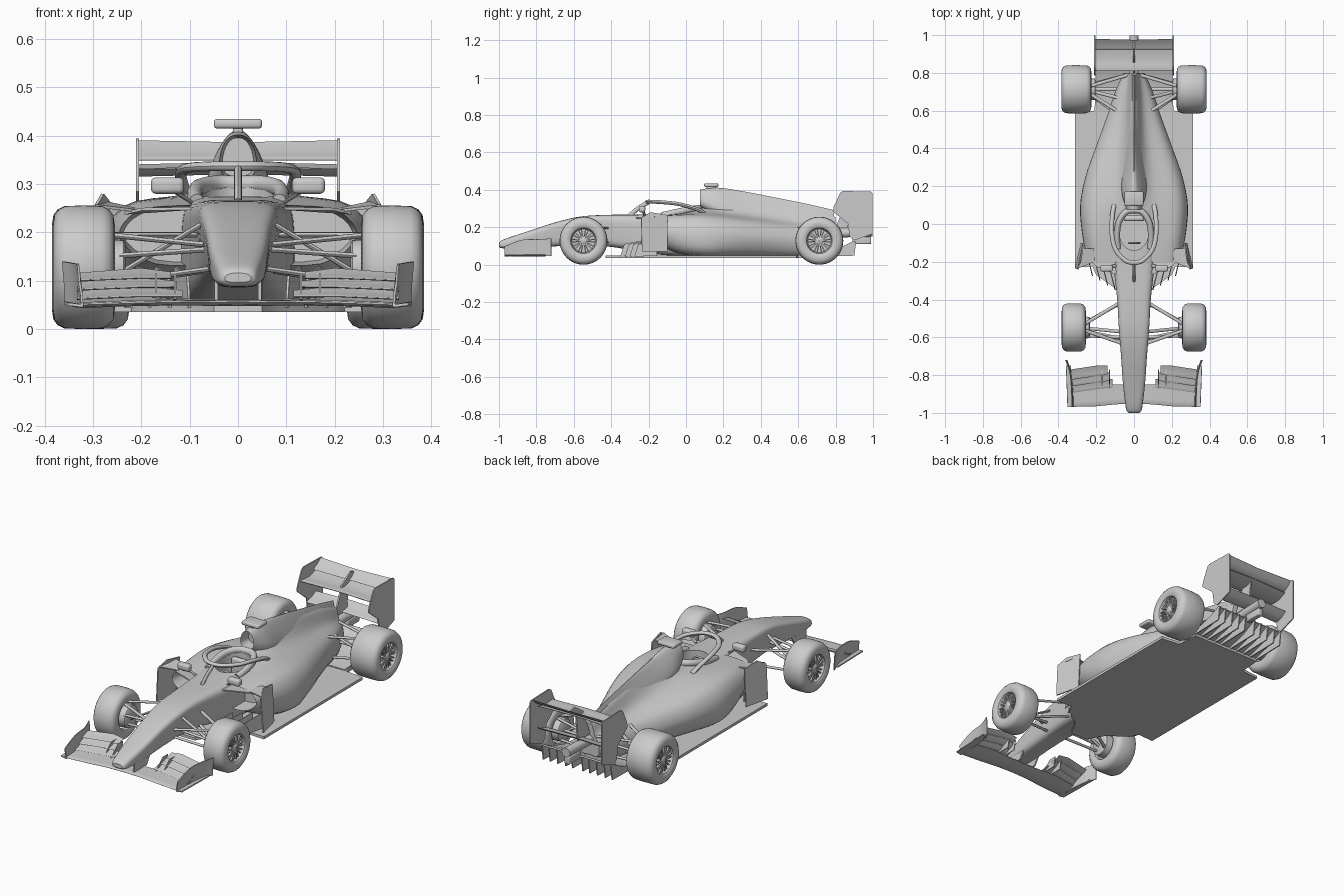
import bpy, bmesh, math
from mathutils import Vector

if "Cube" in bpy.data.objects:
    bpy.data.objects.remove(bpy.data.objects["Cube"])
PI = math.pi

# ---------- helpers ----------
def mesh(name, verts, faces, mirror=False, thick=0, bevel=0):
    me = bpy.data.meshes.new(name)
    me.from_pydata([tuple(v) for v in verts], [], faces)
    bm = bmesh.new(); bm.from_mesh(me)
    bmesh.ops.recalc_face_normals(bm, faces=bm.faces[:])
    bm.to_mesh(me); bm.free()
    ob = bpy.data.objects.new(name, me)
    bpy.context.collection.objects.link(ob)
    if thick:
        m = ob.modifiers.new("thick", 'SOLIDIFY'); m.thickness = thick; m.offset = 0
    if bevel:
        m = ob.modifiers.new("bevel", 'BEVEL'); m.width = bevel; m.segments = 3
    if mirror:
        m = ob.modifiers.new("mirror", 'MIRROR'); m.use_mirror_merge = False
    return ob

def loft(name, rings, closed=True, caps=True, **kw):
    n = len(rings[0])
    verts = [v for r in rings for v in r]
    faces = [(i*n+j, i*n+(j+1) % n, (i+1)*n+(j+1) % n, (i+1)*n+j)
             for i in range(len(rings)-1) for j in range(n if closed else n-1)]
    if closed and caps:
        faces += [tuple(range(n)), tuple(range((len(rings)-1)*n, len(rings)*n))]
    return mesh(name, verts, faces, **kw)

def smooth(keys, steps=5, closed=False):
    """Catmull-Rom through tuples of numbers."""
    n, out = len(keys), []
    get = (lambda i: keys[i % n]) if closed else (lambda i: keys[min(max(i, 0), n-1)])
    for i in range(n if closed else n-1):
        for s in range(steps):
            t = s/steps
            out.append(tuple(0.5*(2*b+(c-a)*t+(2*a-5*b+4*c-d)*t*t+(3*b-a-3*c+d)*t**3)
                             for a, b, c, d in zip(get(i-1), get(i), get(i+1), get(i+2))))
    return out if closed else out+[tuple(keys[-1])]

def oval(y, wb, wt, z0, z1, n, count=40):
    """Rounded box section at y, bottom half width wb and top half width wt."""
    ring = []
    for k in range(count):
        a = 2*PI*(k+.5)/count
        c, s = math.cos(a), math.sin(a)
        sx, sz = math.copysign(abs(c)**(2/n), c), math.copysign(abs(s)**(2/n), s)
        ring.append(((wb+(wt-wb)*(sz+1)/2)*sx, y, (z0+z1)/2+(z1-z0)/2*sz))
    return ring

def sweep(name, pts, rx, rz=None, n=12, mirror=False):
    pts, rings = [Vector(p) for p in pts], []
    for i, p in enumerate(pts):
        t = (pts[min(i+1, len(pts)-1)]-pts[max(i-1, 0)]).normalized()
        side = t.cross(Vector((0, 0, 1))).normalized()
        up = side.cross(t)
        rings.append([p+side*rx*math.cos(2*PI*k/n)+up*(rz or rx)*math.sin(2*PI*k/n) for k in range(n)])
    return loft(name, rings, mirror=mirror)

def plate(name, pts, thick=.006, mirror=True):
    return mesh(name, pts, [tuple(range(len(pts)))], mirror=mirror, thick=thick)

def box(name, c, s, bevel=0, mirror=False):
    v = [(c[0]+x*s[0]/2, c[1]+y*s[1]/2, c[2]+z*s[2]/2) for x in (-1, 1) for y in (-1, 1) for z in (-1, 1)]
    f = [(0, 1, 3, 2), (4, 5, 7, 6), (0, 1, 5, 4), (2, 3, 7, 6), (0, 2, 6, 4), (1, 3, 7, 5)]
    return mesh(name, v, f, bevel=bevel, mirror=mirror)

def wing(name, secs, t=.008, sag=.008):
    """Aerofoil through sections (x, y_front, z_front, y_back, z_back)."""
    foil = [(0, 0), (.05, .6), (.25, 1), (.6, .7), (1, .15), (1, -.15), (.6, -.7), (.25, -1), (.05, -.6)]
    rings = [[(x, y0+(y1-y0)*u, z0+(z1-z0)*u-sag*math.sin(PI*u)+t/2*h) for u, h in foil]
             for x, y0, z0, y1, z1 in secs]
    return loft(name, rings, mirror=True)

def mouth(ob, rim, depth):
    """Hollow the front cap into an air intake."""
    bm = bmesh.new(); bm.from_mesh(ob.data)
    cap = min((f for f in bm.faces if len(f.verts) > 4), key=lambda f: f.calc_center_median().y)
    bmesh.ops.inset_region(bm, faces=[cap], thickness=rim)
    bmesh.ops.translate(bm, verts=cap.verts[:], vec=(0, depth, 0))
    bm.to_mesh(ob.data); bm.free()

# ---------- nose and chassis ----------
chassis = loft("nose_and_chassis", [oval(*k) for k in smooth([
    (-1, .028, .026, .096, .116, 2.5), (-.975, .045, .040, .087, .135, 3), (-.85, .055, .060, .088, .177, 4),
    (-.7, .058, .073, .098, .226, 4.5), (-.56, .065, .085, .105, .258, 5), (-.4, .08, .093, .095, .267, 5),
    (-.25, .1, .108, .07, .268, 5), (-.1, .12, .115, .05, .275, 5), (.08, .13, .11, .05, .292, 5),
    (.18, .12, .09, .05, .285, 4)])])

# ---------- sidepods blending into engine cover ----------
rings = []
for y, zb, wb, w, zs, xn, zn, zr in smooth([
        (-.20, .135, .17, .245, .245, .11, .256, .258), (-.05, .07, .22, .275, .255, .11, .270, .275),
        (.10, .05, .24, .285, .25, .105, .280, .305), (.25, .05, .20, .257, .235, .085, .275, .345),
        (.40, .05, .15, .205, .215, .068, .26, .34), (.55, .05, .11, .15, .195, .052, .24, .315),
        (.70, .06, .08, .10, .18, .04, .22, .285), (.80, .09, .045, .055, .17, .028, .2, .25)]):
    half = [(0, zb), (wb, zb), (w, (zb+zs)/2), (.84*w, zs), (xn, zn), (.014, zr), (0, zr)]
    full = half+[(-x, z) for x, z in half[-2:0:-1]]
    rings.append([(x, y, z) for x, z in smooth(full, 4, True)])
body = loft("sidepods", rings)
mouth(body, .008, .09)

# ---------- engine cover spine with airbox ----------
spine = loft("airbox_and_spine", [oval(*k, 28) for k in smooth([
    (.075, .045, .03, .31, .402, 2.4), (.17, .085, .028, .26, .412, 2.4), (.32, .085, .016, .2, .39, 2.4),
    (.5, .07, .008, .16, .355, 2.4), (.65, .055, .006, .14, .325, 2.4), (.79, .03, .005, .12, .292, 2.4)])])
mouth(spine, .006, .06)
box("camera_stem", (0, .135, .41), (.02, .05, .025), .004)
box("camera_pod", (0, .135, .425), (.1, .075, .02), .007)

# ---------- cockpit ----------
cutter = loft("cockpit_cutter", [[(.078*math.cos(2*PI*k/32), -.04+.1*math.sin(2*PI*k/32), z)
                                 for k in range(32)] for z in (.15, .5)])
cutter.hide_render = True
for ob in (chassis, body):
    m = ob.modifiers.new("cockpit", 'BOOLEAN')
    m.operation, m.object, m.solver = 'DIFFERENCE', cutter, 'EXACT'

def both(half):  # mirror a half path that starts on the centre line
    return [(-x, y, z) for x, y, z in half[:0:-1]]+half

sweep("headrest", smooth(both([(0, .072, .30), (.045, .062, .30), (.08, .01, .293), (.09, -.06, .278), (.085, -.13, .262)])), .016, .018)
sweep("halo", smooth(both([(0, -.205, .337), (.05, -.19, .337), (.1, -.13, .334), (.118, -.04, .324),
                           (.114, .05, .30), (.105, .1, .275)])), .012, .01)
sweep("halo_pillar", smooth([(0, -.3, .262), (0, -.26, .298), (0, -.2, .335)]), .008, .012)
sweep("steering_wheel", [(.03*math.cos(a*PI/8), -.1, .235+.02*math.sin(a*PI/8)+.001*a) for a in range(16)], .005)
box("seat_back", (0, .03, .21), (.11, .03, .13), .012)
box("mirror", (.146, -.235, .297), (.068, .035, .034), .01, True)
sweep("mirror_stem", [(.095, -.22, .262), (.14, -.23, .29)], .008, .004, mirror=True)

# ---------- floor, diffuser and vanes ----------
edge = [(.05, -.43), (.1, -.34), (.2, -.27), (.22, -.225), (.312, -.23), (.312, .59), (.21, .6), (.2, .72)]
plate("floor", [(x, y, .042) for x, y in edge]+[(-x, y, .042) for x, y in edge[::-1]], .014, False)
loft("diffuser_ramp", [[(x, y, z) for y, z in ((.6, .05), (.72, .058), (.82, .085), (.9, .125))]
                       for x in (-.2, .2)], closed=False, thick=.008)
for x in (.03, .07, .115, .16, .2):
    plate("diffuser_strake", [(x, .62, .042), (x, .9, .048), (x, .91, .125), (x, .82, .09), (x, .72, .06)])
plate("bargeboard", [(.31, -.235, .07), (.278, -.1, .07), (.268, -.1, .265), (.28, -.19, .28), (.298, -.24, .25)])
plate("bargeboard_bridge", [(.295, -.235, .255), (.275, -.13, .262), (.21, -.13, .248), (.21, -.2, .245)])
plate("inlet_wing", [(.09, -.27, .25), (.2, -.225, .248), (.235, -.19, .24), (.09, -.18, .25)])
for i in range(4):
    x, y = .1+.04*i, -.35+.025*i
    plate("turning_vane", [(x, y, .045), (x+.03, y+.12, .045), (x+.03, y+.12, .13), (x+.004, y+.02, .11)], .005)

# ---------- wheels ----------
def wheel(side, cx, cy, hw, R=.128):
    prof = [(-hw+.02, .066), (-hw+.006, .072), (-hw, .088), (-hw+.003, .108), (-hw+.012, .12), (-hw+.026, .1265),
            (0, R), (hw-.026, .1265), (hw-.012, .12), (hw-.003, .108), (hw, .088), (hw-.006, .072),
            (hw-.008, .069), (hw-.016, .066), (hw-.034, .062), (hw-.036, .0), (-hw+.02, 0)]
    def turn(name, p, n=56):
        return loft(name, [[(cx+x, cy+r*math.cos(2*PI*k/n), R+r*math.sin(2*PI*k/n)) for k in range(n)]
                           for x, r in p], caps=False, mirror=True)
    turn(side+"_tyre", [(x, max(r, .001)) for x, r in prof])
    turn(side+"_hub", [(hw-.04, .02), (hw-.014, .018), (hw-.01, .012), (hw-.01, .001)], 24)
    turn(side+"_brake_drum", [(-hw+.03, .06), (-hw-.018, .056), (-hw-.022, .05), (-hw-.022, .001)], 32)
    v, f = [], []
    for k in range(20):  # paired spokes
        a = 2*PI*(k//2)/10+(.13 if k % 2 else -.13)
        c, s, b = math.cos(a), math.sin(a), len(v)
        for x, r in ((hw-.014, .014), (hw-.016, .067), (hw-.038, .067), (hw-.038, .014)):
            v += [(cx+x, cy+r*c-w*s, R+r*s+w*c) for w in (-.003, .003)]
        f += [(b+2*i, b+2*i+1, b+(2*i+3) % 8, b+(2*i+2) % 8) for i in range(4)]
        f += [(b, b+2, b+4, b+6), (b+1, b+3, b+5, b+7)]
    mesh(side+"_spokes", v, f, mirror=True)

wheel("front", .319, -.548, .064)
wheel("rear", .305, .713, .08)

# ---------- suspension ----------
for a, b in [((.07, -.63, .175), (.27, -.56, .195)), ((.08, -.42, .195), (.27, -.535, .195)),
             ((.055, -.61, .125), (.27, -.565, .095)), ((.075, -.42, .12), (.27, -.53, .09)),
             ((.07, -.57, .22), (.27, -.55, .1)), ((.06, -.6, .165), (.27, -.59, .15)),
             ((.06, .58, .2), (.25, .70, .19)), ((.03, .79, .19), (.25, .725, .19)),
             ((.07, .57, .1), (.25, .70, .085)), ((.03, .79, .11), (.25, .73, .085)),
             ((.05, .66, .2), (.25, .71, .1)), ((.04, .713, .128), (.25, .713, .128))]:
    sweep("suspension_arm", [a, b], .009, .0055, mirror=True)

# ---------- front wing ----------
wing("front_wing_main", [(0, -.95, .055, -.85, .06), (.1, -.955, .056, -.85, .062),
                         (.2, -.965, .054, -.85, .066), (.325, -.968, .05, -.86, .06)], .012, .004)
for i in range(3):
    y, z = -.875+.035*i, .068+.019*i
    wing("front_wing_flap", [(.115+.012*i, y+.01, z, y+.055, z+.012), (.2, y, z, y+.055, z+.02),
                             (.333, y-.02, z-.006, y+.035, z+.01)], .006, .004)
loft("front_endplate", [[(x, y, .046), (x+.002, y, (z+.046)/2), (x+.006, y, z)] for x, y, z in smooth(
    [(.322, -.97, .098), (.325, -.88, .132), (.333, -.79, .136), (.356, -.72, .14)])],
    closed=False, mirror=True, thick=.005)
plate("front_footplate", [(.322, -.97, .048), (.352, -.968, .052), (.36, -.75, .055), (.335, -.75, .048)], .006)
for x in (.13, .17):
    plate("flap_fence", [(x, -.87, .062), (x, -.78, .062), (x, -.77, .115), (x, -.81, .115)], .004)
plate("nose_pylon", [(.045, -.93, .058), (.048, -.83, .06), (.048, -.8, .11), (.045, -.93, .1)], .008)

# ---------- rear wing ----------
plate("rear_endplate", [(.208, y, z) for y, z in ((.825, .385), (.84, .394), (.99, .39), (.998, .38), (.998, .165),
                                                 (.9, .13), (.875, .15), (.865, .22), (.785, .285), (.79, .31))])
wing("rear_wing_main", [(0, .81, .335, .935, .345), (.206, .81, .33, .935, .34)], .014, .014)
wing("rear_wing_flap", [(0, .92, .35, .975, .386), (.206, .92, .35, .98, .39)], .008, .006)
wing("rear_beam_wing", [(0, .86, .205, .94, .235), (.206, .86, .2, .94, .23)], .01, .008)
plate("rear_wing_pylon", [(0, .8, .2), (0, .9, .2), (0, .915, .34), (0, .96, .38), (0, .93, .39), (0, .86, .345)], .008, False)
sweep("exhaust", [(0, .72, .165), (0, .85, .17), (0, .99, .175), (0, .998, .175)], .024, n=24)
box("rear_light", (0, .94, .13), (.03, .1, .04), .006)

# ---------- apply modifiers, smooth shading ----------
bpy.ops.object.select_all(action='SELECT')
bpy.context.view_layer.objects.active = chassis
bpy.ops.object.convert(target='MESH')
bpy.data.objects.remove(cutter)
bpy.ops.object.shade_smooth_by_angle(angle=math.radians(35))
